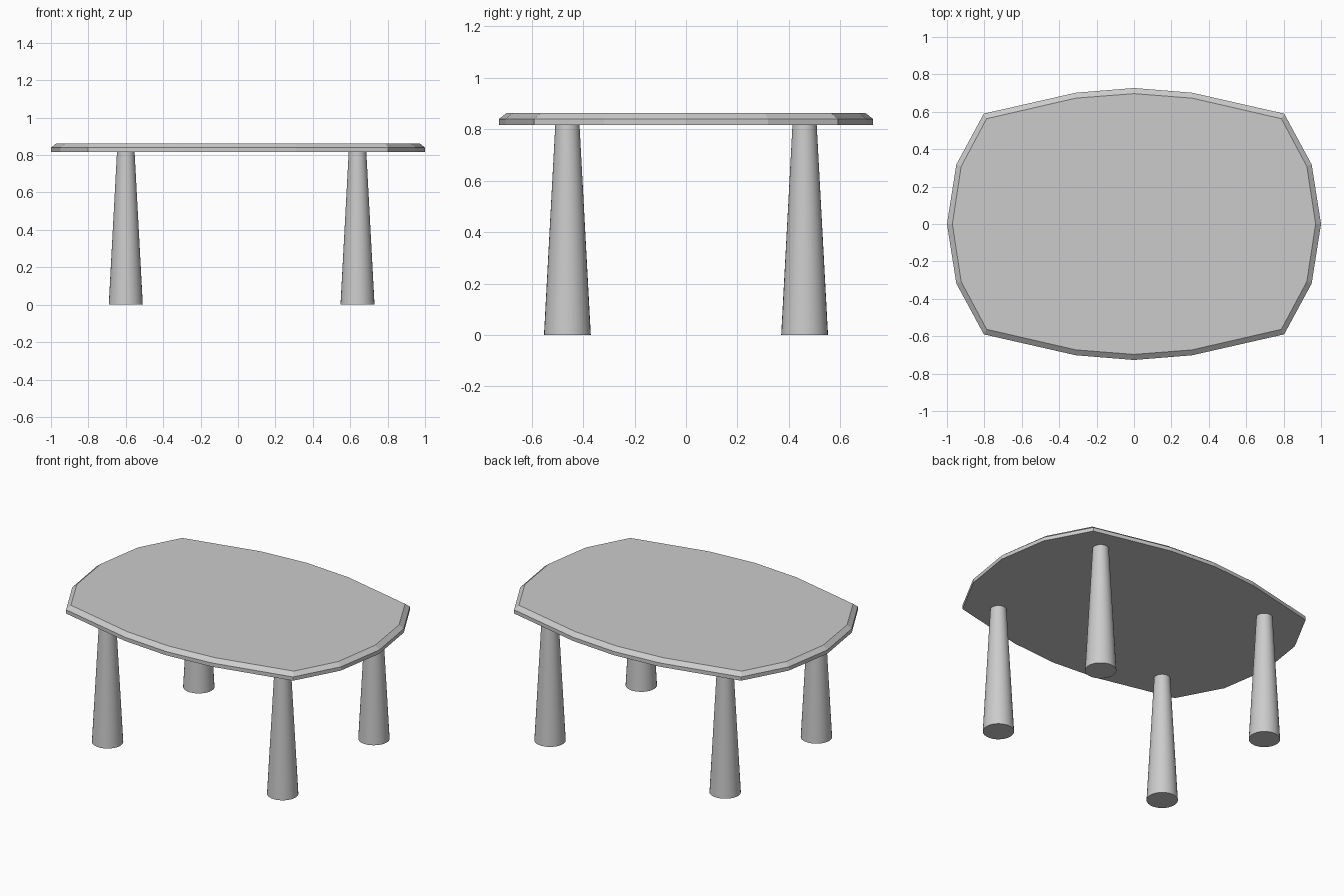
import bpy, bmesh, math

if "Cube" in bpy.data.objects:
    bpy.data.objects.remove(bpy.data.objects["Cube"])


def add_object(name, bm):
    bmesh.ops.recalc_face_normals(bm, faces=bm.faces)
    mesh = bpy.data.meshes.new(name)
    bm.to_mesh(mesh)
    bm.free()
    obj = bpy.data.objects.new(name, mesh)
    bpy.context.collection.objects.link(obj)
    return obj


def full_ring(quarter):
    """Mirror a quarter outline (from +x axis to +y axis) into a closed ring."""
    half = quarter + [(-x, y) for x, y in reversed(quarter[:-1])]
    return half + [(x, -y) for x, y in reversed(half[1:-1])]


# Tabletop: faceted oval slab with a chamfered upper edge
outer = full_ring([(1, 0), (0.95, 0.318), (0.803, 0.59), (0.31, 0.702), (0, 0.727)])
inner = full_ring([(0.971, 0), (0.924, 0.308), (0.788, 0.563), (0.31, 0.673), (0, 0.697)])
bm = bmesh.new()
rings = [[bm.verts.new((x, y, z)) for x, y in outline]
         for outline, z in ((outer, 0.816), (outer, 0.84), (inner, 0.863))]
n = len(outer)
for low, high in zip(rings, rings[1:]):
    for i in range(n):
        j = (i + 1) % n
        bm.faces.new((low[i], low[j], high[j], high[i]))
bm.faces.new(rings[0])
bm.faces.new(rings[-1])
add_object("tabletop", bm)

# Legs: round columns tapering toward the top
LEG_HEIGHT = 0.818
for side, x in (("left", -0.60), ("right", 0.639)):
    for end, y in (("front", -0.461), ("back", 0.461)):
        bm = bmesh.new()
        bmesh.ops.create_cone(bm, cap_ends=True, segments=32,
                              radius1=0.091, radius2=0.047, depth=LEG_HEIGHT)
        leg = add_object(f"{end}_{side}_leg", bm)
        leg.location = (x, y, LEG_HEIGHT / 2)
        bpy.ops.object.select_all(action="DESELECT")
        leg.select_set(True)
        bpy.context.view_layer.objects.active = leg
        bpy.ops.object.shade_smooth_by_angle(angle=math.radians(30))
